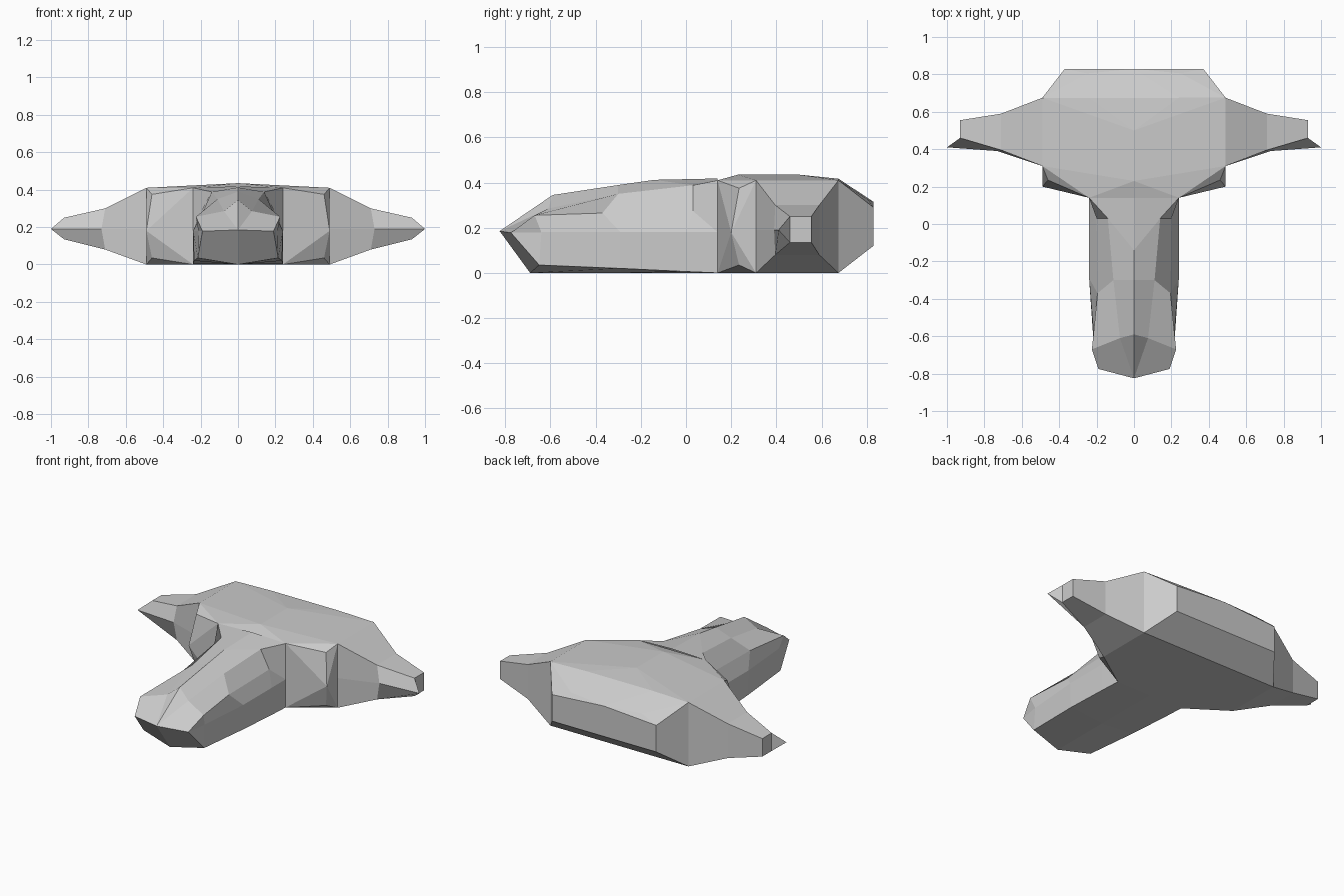
import bpy, bmesh

if "Cube" in bpy.data.objects:
    bpy.data.objects.remove(bpy.data.objects["Cube"], do_unlink=True)

# Single grey paint
grey = bpy.data.materials.new("hull_grey")
grey.use_nodes = True
paint = (0.6, 0.6, 0.6, 1)
grey.diffuse_color = paint
grey.node_tree.nodes["Principled BSDF"].inputs["Base Color"].default_value = paint


def finish(name, bm, mirror):
    bmesh.ops.remove_doubles(bm, verts=bm.verts, dist=0.0005)
    bmesh.ops.recalc_face_normals(bm, faces=bm.faces)
    mesh = bpy.data.meshes.new(name)
    bm.to_mesh(mesh)
    bm.free()
    mesh.materials.append(grey)
    obj = bpy.data.objects.new(name, mesh)
    bpy.context.scene.collection.objects.link(obj)
    if mirror:
        obj.modifiers.new("mirror", "MIRROR")
    return obj


def convex_part(name, points, mirror=False):
    """Faceted shell around the points; mirror makes a second copy on -x."""
    bm = bmesh.new()
    if not mirror:
        points = points + [(-x, y, z) for x, y, z in points if x]
    verts = [bm.verts.new(p) for p in points]
    bmesh.ops.convex_hull(bm, input=verts)
    bmesh.ops.dissolve_limit(bm, angle_limit=0.01, verts=bm.verts, edges=bm.edges)
    return finish(name, bm, mirror)


def loft(name, rings, closed):
    """Skin matching rings of points; open half rings meet at the mirror plane."""
    bm = bmesh.new()
    grid = [[bm.verts.new(p) for p in ring] for ring in rings]
    n = len(grid[0])
    for a, b in zip(grid, grid[1:]):
        for i in range(n if closed else n - 1):
            j = (i + 1) % n
            bm.faces.new((a[i], a[j], b[j], b[i]))
    if closed:
        tip = grid[-1]
        bm.faces.new(tip[:4])
        bm.faces.new((tip[3], tip[4], tip[0]))
    return finish(name, bm, True)


# Broad rear body
convex_part("rear_body", [
    (.24, .14, 0), (.49, .31, 0), (.49, .675, 0), (.37, .83, .12),
    (.24, .14, .41), (.49, .31, .41), (.49, .675, .41), (.37, .83, .29),
    (0, .23, .435), (0, .5, .435), (.24, .675, .417),
    (.25, .805, .325), (0, .83, .315)])

# Angled intakes beside the fuselage
convex_part("intake", [
    (.24, .14, 0), (.24, .14, .41), (.49, .31, 0), (.49, .31, .41),
    (.24, .14, .18), (.49, .2, .18),
    (.27, .15, .035), (.27, .15, .375),
    (.46, .235, .035), (.46, .235, .375)], mirror=True)

# Stub wings: x, front y, rear y, bottom, top, then the leading ridge point
wing = []
for x, front, rear, low, high, ridge in (
        (.49, .31, .675, 0, .41, (.49, .31, .19)),
        (.71, .395, .59, .08, .3, (.73, .39, .19)),
        (.93, .46, .555, .135, .25, (1, .41, .19))):
    wing.append([(x, front, high), (x, rear, high), (x, rear, low),
                 (x, front, low), ridge])
loft("wing", wing, closed=True)

# Long forward fuselage: roof, shoulder, cheek, waist, chine, keel per ring
tip, cheek = (0, -.825, .185), (.19, -.775, .178)
loft("fuselage", [
    [(0, .14, .418), (.24, .14, .41), (.24, .14, .18), (.24, .14, .18),
     (.24, .14, 0), (0, .14, 0)],
    [(0, -.14, .412), (.14, .03, .388), (.2, .03, .275), (.24, 0, .18),
     (.24, 0, .006), (0, 0, 0)],
    [(0, -.3, .389), (.11, -.3, .35), (.195, -.37, .265), (.24, -.29, .18),
     (.235, -.29, .02), (0, -.29, 0)],
    [(0, -.59, .345), (.075, -.61, .285), (.225, -.67, .255), (.212, -.64, .18),
     (.215, -.65, .035), (0, -.69, 0)],
    [tip, tip, cheek, cheek, cheek, tip]], closed=False)
